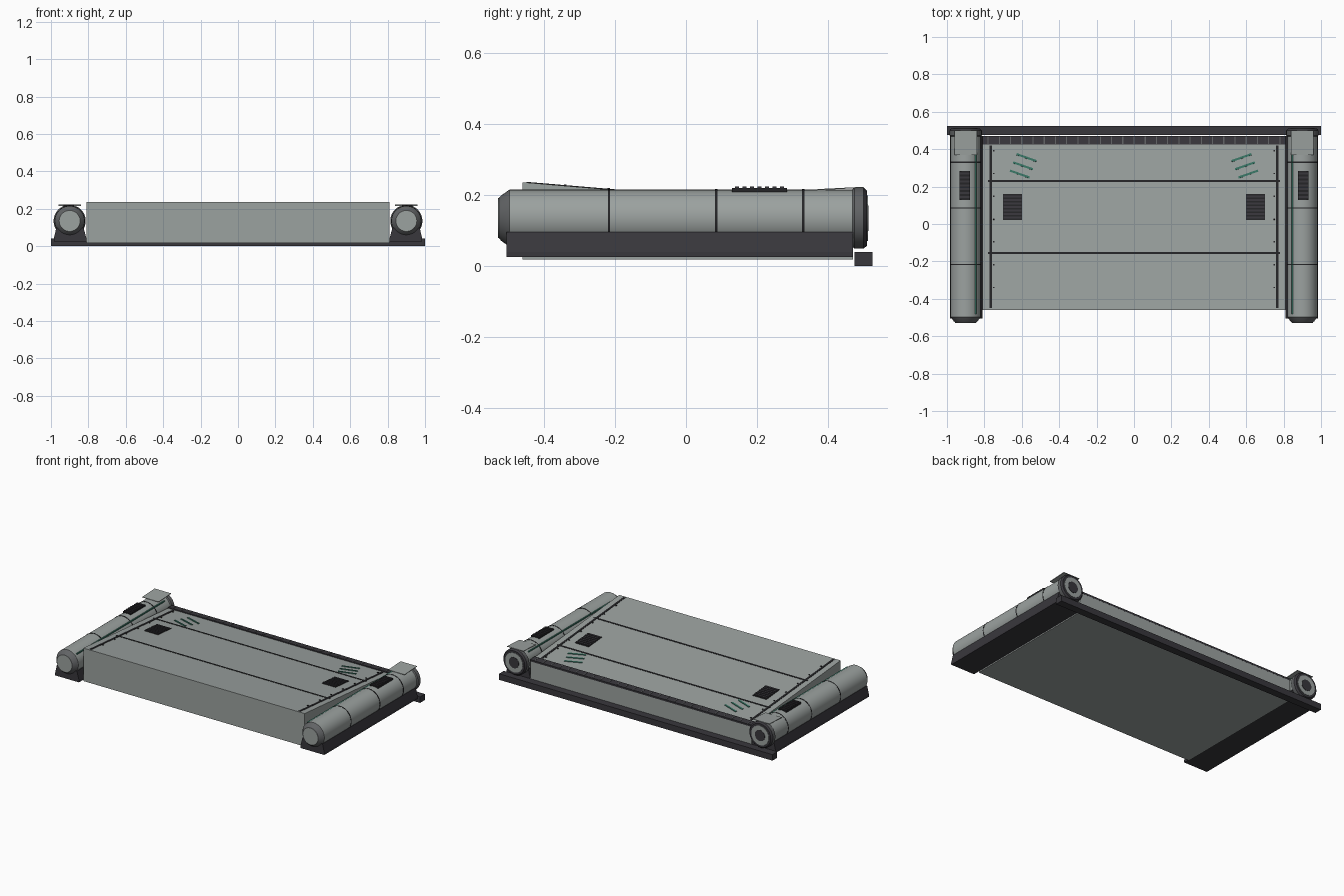
import bpy, bmesh, math
from mathutils import Matrix, Vector

cube = bpy.data.objects.get("Cube")
if cube:
    bpy.data.objects.remove(cube, do_unlink=True)


def material(name, r, g, b):
    m = bpy.data.materials.new(name)
    m.use_nodes = True
    m.diffuse_color = (r, g, b, 1)
    m.node_tree.nodes["Principled BSDF"].inputs["Base Color"].default_value = (r, g, b, 1)
    return m


HULL = material("hull grey", 0.33, 0.36, 0.35)
DARK = material("dark charcoal", 0.04, 0.038, 0.045)
LINE = material("panel line black", 0.018, 0.018, 0.02)
TRIM = material("trim grey", 0.12, 0.125, 0.13)
TEAL = material("teal marking", 0.04, 0.18, 0.13)

FRONT, BACK, FRONT_Z, SLOPE = -0.46, 0.47, 0.236, -0.084
TILT = Matrix.Rotation(math.atan(SLOPE), 4, "X")
AXIS_X, AXIS_Z, RADIUS = 0.9, 0.135, 0.08


def deck_z(y):
    return FRONT_Z + SLOPE * (y - FRONT)


def finish(name, bm, *mats):
    bmesh.ops.recalc_face_normals(bm, faces=bm.faces)
    mesh = bpy.data.meshes.new(name)
    bm.to_mesh(mesh)
    bm.free()
    for m in mats:
        mesh.materials.append(m)
    ob = bpy.data.objects.new(name, mesh)
    bpy.context.collection.objects.link(ob)
    return ob


def add_box(bm, center, size, rot=Matrix()):
    bmesh.ops.create_cube(bm, size=1, matrix=Matrix.Translation(center) @ rot
                          @ Matrix.Diagonal((*size, 1)))


def boxes(name, mat, items):
    bm = bmesh.new()
    for item in items:
        add_box(bm, *item)
    return finish(name, bm, mat)


def on_deck(x, y, sx, sy, lift=0.004, turn=0):
    """Thin plate lying on the sloping deck."""
    return ((x, y, deck_z(y)), (sx, sy, lift), TILT @ Matrix.Rotation(turn, 4, "Z"))


def extrude(name, mat, profile, axis, start, end):
    """Straight prism from a closed profile along x or y."""
    bm = bmesh.new()
    pts = [(start, a, b) if axis == "x" else (a, start, b) for a, b in profile]
    face = bm.faces.new([bm.verts.new(p) for p in pts])
    new = bmesh.ops.extrude_face_region(bm, geom=[face])["geom"]
    step = Vector((end - start, 0, 0) if axis == "x" else (0, end - start, 0))
    bmesh.ops.translate(bm, vec=step, verts=[v for v in new if isinstance(v, bmesh.types.BMVert)])
    return finish(name, bm, mat)


def lathe(name, mats, profile, x, sides=40):
    """Turned part around a y axis; each profile step is (y, radius, material index)."""
    bm = bmesh.new()
    rings = []
    for y, r, _ in profile:
        rings.append([bm.verts.new((x + r * math.cos(a), y, AXIS_Z + r * math.sin(a)))
                      for a in (2 * math.pi * i / sides for i in range(sides))])
    for k in range(len(rings) - 1):
        for i in range(sides):
            j = (i + 1) % sides
            f = bm.faces.new((rings[k][i], rings[k][j], rings[k + 1][j], rings[k + 1][i]))
            f.material_index = profile[k][2]
    for ring, idx in ((rings[0], profile[0][2]), (rings[-1], profile[-1][2])):
        bm.faces.new(ring).material_index = idx
    ob = finish(name, bm, *mats)
    bpy.ops.object.select_all(action="DESELECT")
    ob.select_set(True)
    bpy.context.view_layer.objects.active = ob
    bpy.ops.object.shade_smooth_by_angle(angle=math.radians(25))
    return ob


# Wedge-shaped deck and rear bumper
extrude("deck", HULL, [(FRONT, 0.018), (BACK, 0.018), (BACK, deck_z(BACK)), (FRONT, FRONT_Z)],
        "x", -0.81, 0.81)
boxes("rear_bumper", DARK, [((0, 0.5, 0.02), (2, 0.05, 0.04))])

# Deck seams
boxes("cross_seams", LINE, [on_deck(0, y, 1.56, 0.011) for y in (-0.155, 0.23)])
boxes("side_seams", LINE, [on_deck(s * 0.765, -0.015, 0.014, 0.87) for s in (-1, 1)])

# Rear grille with light ribs
boxes("rear_grille", DARK, [on_deck(0, 0.448, 1.62, 0.046, 0.012)])
boxes("grille_ribs", TRIM, [on_deck(-0.78 + i * 0.06, 0.448, 0.006, 0.04, 0.016) for i in range(27)])

for s, side in ((1, "left"), (-1, "right")):
    # Rivets, vent and slanted markings on the deck
    boxes(side + "_rivets", LINE, [on_deck(s * 0.75, -0.34 + i * 0.122, 0.007, 0.007, 0.008)
                                   for i in range(7)])
    boxes(side + "_deck_vent", LINE, [on_deck(s * 0.65, 0.09, 0.1, 0.14, 0.006)])
    boxes(side + "_deck_vent_slats", DARK, [on_deck(s * 0.65, 0.034 + i * 0.0187, 0.096, 0.009, 0.014)
                                            for i in range(7)])
    boxes(side + "_markings", TEAL, [on_deck(s * (0.575 + i * 0.018), 0.355 - i * 0.044,
                                             0.112, 0.011, 0.007, s * 0.34) for i in range(3)])

    # Cradle rail under the side tube
    extrude(side + "_rail", DARK,
            [(s * x, z) for x, z in ((0.81, 0.026), (0.985, 0.026), (0.985, 0.04),
                                     (0.972, 0.096), (0.825, 0.096), (0.81, 0.04))],
            "y", -0.505, 0.47)

    # Side tube with stepped nose and rear collar
    x = s * AXIS_X
    lathe(side + "_tube", (HULL, TRIM, DARK),
          [(-0.527, 0.056, 1), (-0.52, 0.064, 1), (-0.497, RADIUS, 0), (0.468, RADIUS, 1),
           (0.474, 0.086, 1), (0.5, 0.086, 2), (0.51, 0.077, 2), (0.51, 0.066, 2)], x)
    lathe(side + "_nose_disc", (HULL,), [(-0.529, 0.056, 0), (-0.52, 0.056, 0)], x)
    lathe(side + "_tail_disc", (HULL,), [(0.505, 0.064, 0), (0.512, 0.064, 0)], x)
    lathe(side + "_tail_hub", (DARK,), [(0.508, 0.036, 0), (0.514, 0.036, 0)], x)
    for i, y in enumerate((-0.217, 0.085, 0.33)):
        lathe(f"{side}_tube_band_{i + 1}", (LINE,),
              [(y - 0.003, RADIUS + 0.0015, 0), (y + 0.003, RADIUS + 0.0015, 0)], x)

    # Teal stripe, raised vent and thin tail plate on the tube
    boxes(side + "_tube_stripe", TEAL, [((s * 0.846, -0.02, 0.194), (0.008, 0.92, 0.006))])
    boxes(side + "_tube_vent", LINE, [((s * 0.905, 0.207, 0.214), (0.058, 0.155, 0.012))])
    boxes(side + "_tube_vent_slats", DARK, [((s * 0.905, 0.144 + i * 0.021, 0.221), (0.054, 0.011, 0.006))
                                            for i in range(7)])
    boxes(side + "_tail_plate", HULL, [((x, 0.435, 0.2185), (0.12, 0.13, 0.003),
                                        Matrix.Rotation(0.05, 4, "X"))])
